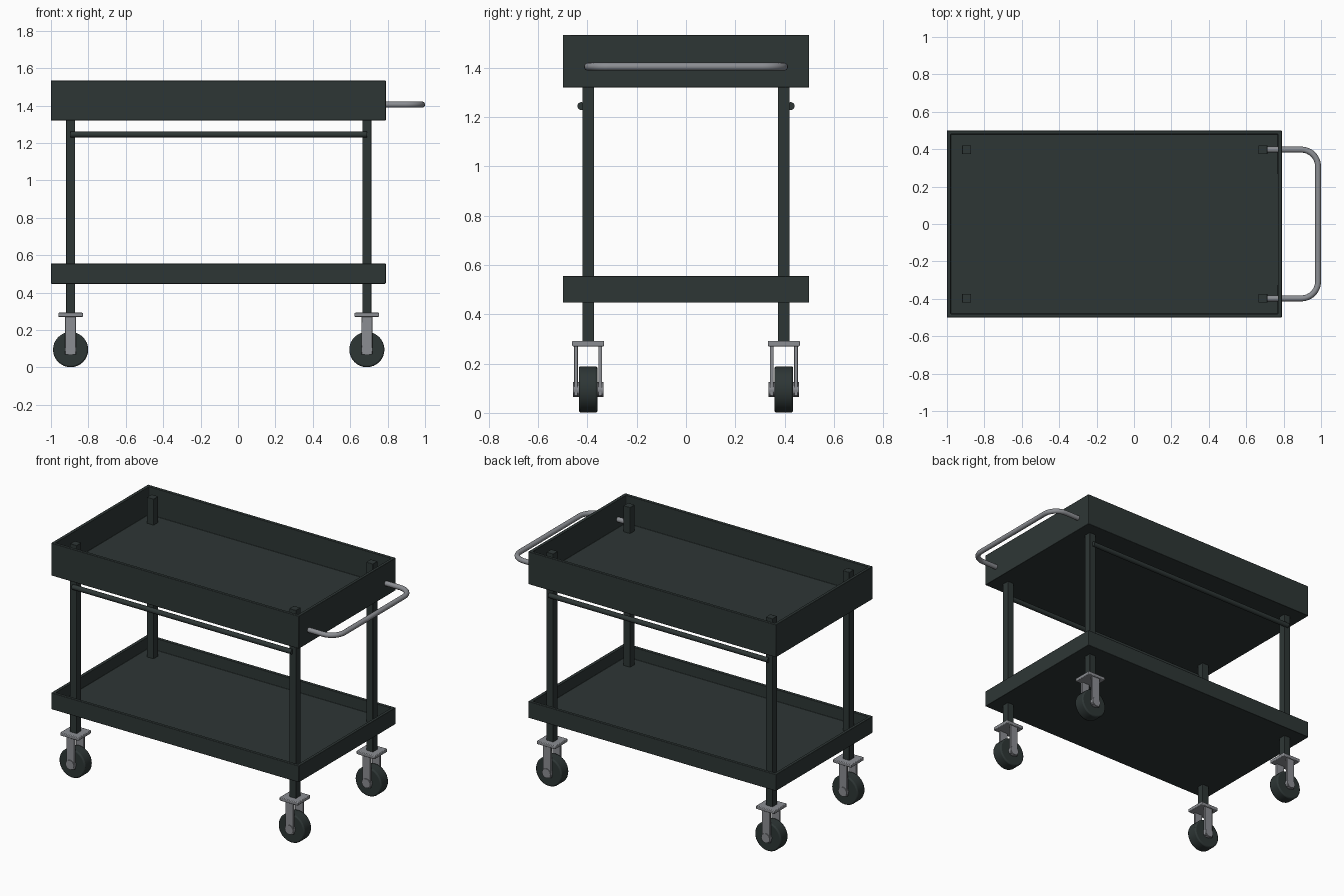
import bpy, bmesh, math
from mathutils import Vector

if "Cube" in bpy.data.objects:
    bpy.data.objects.remove(bpy.data.objects["Cube"])


def material(name, rgb):
    m = bpy.data.materials.new(name)
    m.diffuse_color = (*rgb, 1)
    m.use_nodes = True
    m.node_tree.nodes["Principled BSDF"].inputs["Base Color"].default_value = m.diffuse_color
    return m


dark = material("dark_green_grey", (0.027, 0.037, 0.036))
steel = material("steel_grey", (0.26, 0.27, 0.29))


def finish(bm, name, mat, bevel=0.0):
    me = bpy.data.meshes.new(name)
    bmesh.ops.recalc_face_normals(bm, faces=bm.faces)
    bm.to_mesh(me)
    bm.free()
    ob = bpy.data.objects.new(name, me)
    bpy.context.collection.objects.link(ob)
    me.materials.append(mat)
    if bevel:
        mod = ob.modifiers.new("edge_bevel", 'BEVEL')
        mod.width, mod.segments = bevel, 2
    bpy.ops.object.select_all(action='DESELECT')
    bpy.context.view_layer.objects.active = ob
    ob.select_set(True)
    bpy.ops.object.shade_smooth_by_angle(angle=math.radians(35))
    return ob


def box(name, lo, hi, mat, bevel=0.0):
    bm = bmesh.new()
    lo, hi = Vector(lo), Vector(hi)
    bmesh.ops.create_cube(bm, size=1)
    for v in bm.verts:
        v.co = (lo + hi) / 2 + v.co * (hi - lo)
    return finish(bm, name, mat, bevel)


def cylinder(name, centre, radius, length, axis, mat, sides=32, bevel=0.0):
    bm = bmesh.new()
    bmesh.ops.create_cone(bm, cap_ends=True, segments=sides, radius1=radius,
                          radius2=radius, depth=length)
    turn = Vector((0, 0, 1)).rotation_difference(Vector(axis))
    for v in bm.verts:
        v.co = Vector(centre) + turn @ v.co
    return finish(bm, name, mat, bevel)


def tray(name, z0, z1, wall=0.028, floor=0.03):
    # Open box: inset the top face and push it down to the floor level
    bm = bmesh.new()
    bmesh.ops.create_cube(bm, size=1)
    for v in bm.verts:
        v.co = Vector((-0.105 + v.co.x * 1.79, v.co.y, (z0 + z1) / 2 + v.co.z * (z1 - z0)))
    top = max(bm.faces, key=lambda f: f.calc_center_median().z)
    bmesh.ops.inset_region(bm, faces=[top], thickness=wall)
    well = bmesh.ops.extrude_discrete_faces(bm, faces=[top])["faces"][0]
    for v in well.verts:
        v.co.z = z0 + floor
    return finish(bm, name, dark, 0.003)


tray("top_tray", 1.32, 1.533)
tray("bottom_tray", 0.447, 0.555)

LEG_X, LEG_Y = (-0.895, 0.689), (-0.397, 0.397)
for y, side in zip(LEG_Y, ("front", "back")):
    # Side rail just outside the legs
    cylinder(side + "_rail", (-0.103, y * 1.07, 1.245), 0.016, 1.584, (1, 0, 0), dark, 20)
    for x, end in zip(LEG_X, ("left", "right")):
        tag = side + "_" + end
        box(tag + "_leg", (x - .024, y - .024, .285), (x + .024, y + .024, 1.52), dark, 0.002)
        # Caster: plate, two fork arms, axle and wheel
        box(tag + "_caster_plate", (x - .066, y - .065, .27), (x + .066, y + .065, .292), steel, 0.004)
        for s in (-1, 1):
            yc = y + s * .0495
            box(tag + "_fork_arm", (x - .029, yc - .0075, .068), (x + .029, yc + .0075, .275), steel, 0.003)
        cylinder(tag + "_axle", (x, y, .095), .03, .124, (0, 1, 0), steel, 24)
        cylinder(tag + "_wheel", (x, y, .095), .094, .076, (0, 1, 0), dark, 32, 0.008)

# Push handle: round tube along a U-shaped path with filleted corners
R, X1, Y1 = 0.09, 0.984, 0.398
path = [(0.715, -Y1)]
path += [(X1 - R + R * math.cos(a), -Y1 + R + R * math.sin(a))
         for a in (math.radians(-90 + 90 * i / 8) for i in range(9))]
path += [(px, -py) for px, py in reversed(path)]
bm = bmesh.new()
rings, SIDES = [], 16
for i, p in enumerate(path):
    a = Vector(path[max(i - 1, 0)])
    b = Vector(path[min(i + 1, len(path) - 1)])
    d = (b - a).normalized()
    n = Vector((-d.y, d.x, 0))
    ring = []
    for k in range(SIDES):
        t = 2 * math.pi * k / SIDES
        ring.append(bm.verts.new(Vector((*p, 1.405)) + .016 * (n * math.cos(t) + Vector((0, 0, math.sin(t))))))
    rings.append(ring)
for r, q in zip(rings, rings[1:]):
    for k in range(SIDES):
        bm.faces.new((r[k], r[(k + 1) % SIDES], q[(k + 1) % SIDES], q[k]))
bm.faces.new(rings[0])
bm.faces.new(rings[-1])
finish(bm, "push_handle", steel)
